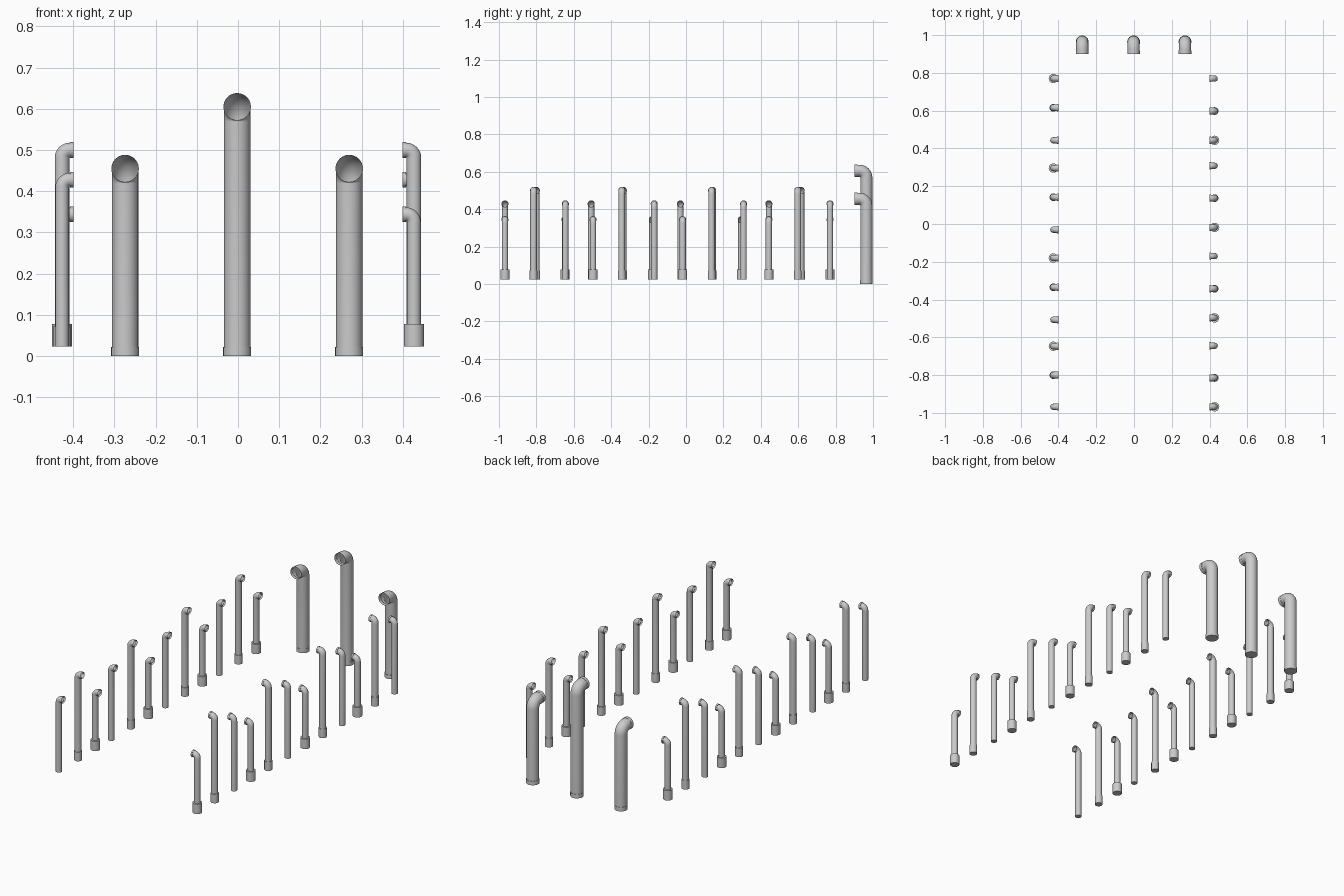
import bpy, bmesh, math
from mathutils import Vector

if "Cube" in bpy.data.objects:
    bpy.data.objects.remove(bpy.data.objects["Cube"])

SIDES = 24


def pipe(name, x, y, z0, z1, r, reach, bend, facing, collar, lip):
    """Open hollow pipe: collar at the foot, straight shaft, elbow, lipped mouth.
    z1 = mouth centre height, reach = mouth distance from shaft axis."""
    out = Vector((facing[0], facing[1], 0))
    up = Vector((0, 0, 1))
    side = up.cross(out)
    cr, ch = collar
    lr, ll = lip
    rings = []  # centre, tangent, radius
    base = Vector((x, y, 0))
    if ch:
        rings += [(base + up * z0, up, cr), (base + up * (z0 + ch), up, cr),
                  (base + up * (z0 + ch), up, r)]
    else:
        rings.append((base + up * z0, up, r))
    # elbow
    corner = base + up * (z1 - bend) + out * bend
    for i in range(9):
        a = math.pi / 2 * i / 8
        rings.append((corner - out * bend * math.cos(a) + up * bend * math.sin(a),
                      up * math.cos(a) + out * math.sin(a), r))
    # lip
    top = base + up * z1
    rings += [(top + out * (reach - ll), out, r), (top + out * (reach - ll), out, lr),
              (top + out * reach, out, lr)]

    bm = bmesh.new()
    loops = []
    for c, t, rad in rings:
        n = side.cross(t)
        loops.append([bm.verts.new(c + rad * (math.cos(2 * math.pi * k / SIDES) * side
                                              + math.sin(2 * math.pi * k / SIDES) * n))
                      for k in range(SIDES)])
    for a, b in zip(loops, loops[1:]):
        for k in range(SIDES):
            j = (k + 1) % SIDES
            bm.faces.new((a[k], a[j], b[j], b[k]))
    bm.faces.new(loops[0])  # closed foot
    bmesh.ops.recalc_face_normals(bm, faces=bm.faces)
    if bm.faces[0].normal.dot(bm.faces[0].calc_center_median() - rings[0][0]) < 0:
        bmesh.ops.reverse_faces(bm, faces=bm.faces)
    me = bpy.data.meshes.new(name)
    bm.to_mesh(me)
    bm.free()
    ob = bpy.data.objects.new(name, me)
    bpy.context.collection.objects.link(ob)
    bpy.ops.object.select_all(action='DESELECT')
    ob.select_set(True)
    bpy.context.view_layer.objects.active = ob
    bpy.ops.object.shade_smooth_by_angle(angle=math.radians(35))


# three large pipes at the back, mouths to the front
for nm, x, z in (("left", -0.274, 0.455), ("centre", -0.002, 0.605), ("right", 0.27, 0.455)):
    pipe("large_pipe_" + nm, x, 0.964, 0, z, 0.0322, 0.064, 0.036, (0, -1),
         (0.034, 0.022), (0.0335, 0.018))

# small pipe kinds: mouth height, shaft radius, foot collar
KINDS = {
    "short": (0.344, 0.0168, (0.0245, 0.055)),
    "tall": (0.500, 0.0178, (0.0205, 0.05)),
    "mid": (0.428, 0.0165, (0, 0)),
}
LEFT = (0.77, 0.615, 0.443, 0.296, 0.142, -0.03, -0.18, -0.335, -0.507, -0.647, -0.8, -0.968)
RIGHT = (0.77, 0.598, 0.443, 0.308, 0.137, -0.018, -0.17, -0.343, -0.497, -0.645, -0.815, -0.968)

# two side rows, mouths to the middle
for label, sx, row, order in (("left", -1, LEFT, ("short", "tall", "mid")),
                              ("right", 1, RIGHT, ("mid", "tall", "short"))):
    for i, y in enumerate(row):
        kind = order[i % 3]
        z, r, collar = KINDS[kind]
        pipe(f"{kind}_pipe_{label}_{i + 1}", sx * 0.427, y, 0.023, z, r, 0.028, 0.019,
             (-sx, 0), collar, (0.019, 0.009))
